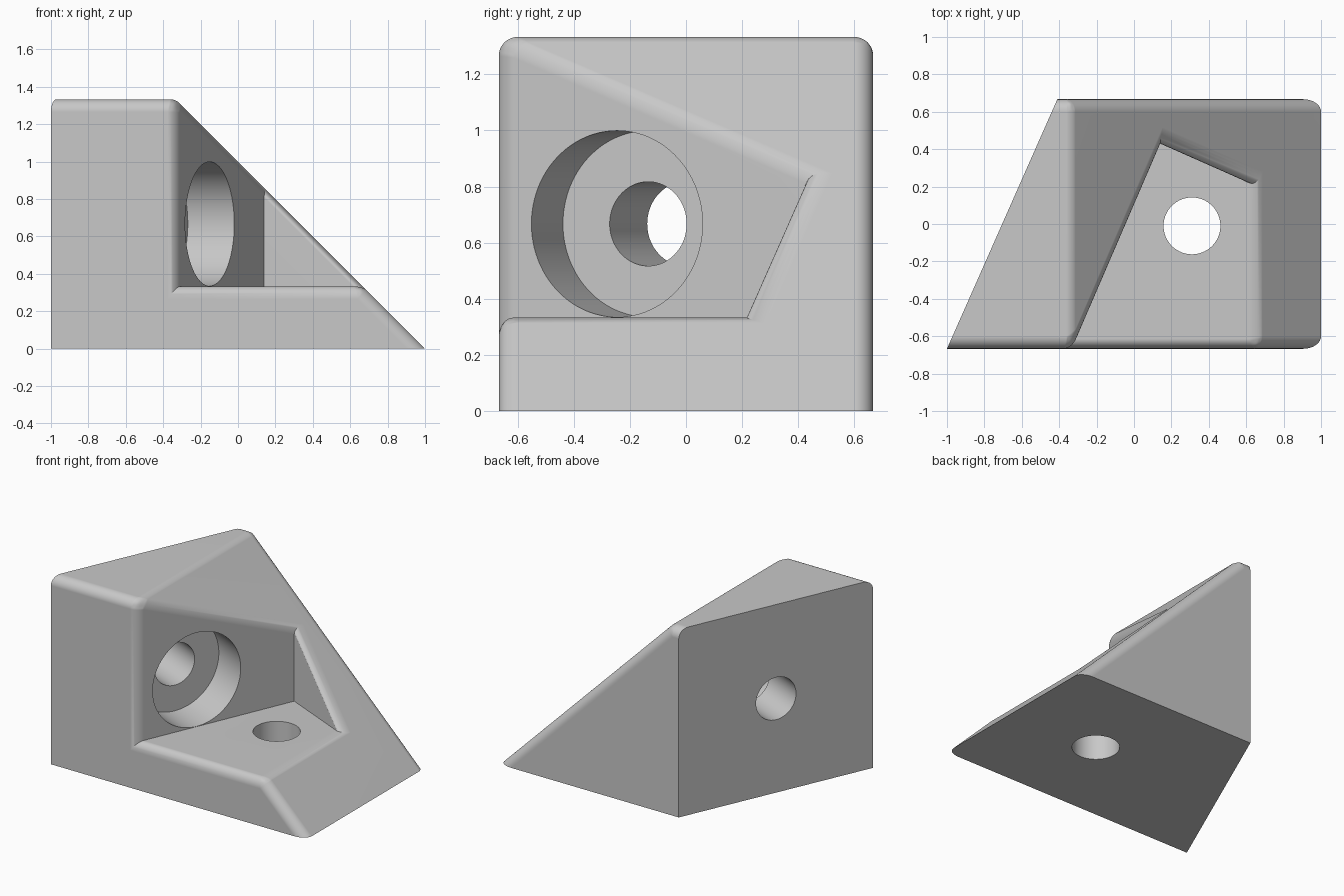
import bpy, bmesh, math
from mathutils import Matrix, Vector

cube = bpy.data.objects.get("Cube")
if cube:
    bpy.data.objects.remove(cube, do_unlink=True)

grey = bpy.data.materials.new("light_grey")
grey.use_nodes = True
colour = (0.58, 0.58, 0.58, 1)
grey.diffuse_color = colour
grey.node_tree.nodes["Principled BSDF"].inputs["Base Color"].default_value = colour

W = 0.667          # half depth
TOP = 1.333        # block height
FLOOR = 0.333      # pocket floor height
RADIUS = 0.067     # edge rounding
SKEW = math.atan(0.4425)


def add_object(name, bm):
    mesh = bpy.data.meshes.new(name)
    bm.to_mesh(mesh)
    bm.free()
    obj = bpy.data.objects.new(name, mesh)
    bpy.context.collection.objects.link(obj)
    mesh.materials.append(grey)
    return obj


# Named corners of the skewed wedge and of its open pocket
corners = {
    "front_left": (-1, -W, 0), "front_toe": (1, -W, 0),
    "back_toe": (1, W, 0), "back_left": (-0.41, W, 0),
    "top_front_left": (-1, -W, TOP), "crest_front": (1 - TOP, -W, TOP),
    "crest_back": (1 - TOP, W, TOP), "top_back_left": (-0.41, W, TOP),
    "lip_front": (1 - FLOOR, -W, FLOOR), "floor_front": (1 - TOP, -W, FLOOR),
    "floor_corner": (0.14, 0.43, FLOOR), "wall_corner": (0.14, 0.43, 0.86),
    "lip_back": (1 - FLOOR, 0.197, FLOOR),
}
faces = [
    "front_left back_left back_toe front_toe",
    "front_left front_toe lip_front floor_front crest_front top_front_left",
    "back_left top_back_left crest_back back_toe",
    "front_left top_front_left top_back_left back_left",
    "top_front_left crest_front crest_back top_back_left",
    "crest_back crest_front wall_corner lip_back lip_front front_toe back_toe",
    "crest_front floor_front floor_corner wall_corner",
    "floor_corner lip_back wall_corner",
    "floor_front lip_front lip_back floor_corner",
]
rounded = [
    "top_front_left crest_front", "crest_front crest_back", "crest_back top_back_left",
    "crest_back back_toe", "front_toe lip_front", "lip_front floor_front",
    "floor_front crest_front", "crest_front wall_corner", "wall_corner lip_back",
    "lip_back lip_front",
]

bm = bmesh.new()
v = {name: bm.verts.new(co) for name, co in corners.items()}
for f in faces:
    bm.faces.new([v[n] for n in f.split()])
bmesh.ops.recalc_face_normals(bm, faces=bm.faces)

# Weight each rounded edge so that all share one radius
weight = bm.edges.layers.float.new("bevel_weight_edge")
WIDEST = 0.1
for pair in rounded:
    a, b = pair.split()
    edge = bm.edges.get((v[a], v[b]))
    edge[weight] = RADIUS * math.tan(edge.calc_face_angle() / 2) / WIDEST
block = add_object("corner_bracket", bm)

bevel = block.modifiers.new("rounded_edges", 'BEVEL')
bevel.limit_method = 'WEIGHT'
bevel.offset_type = 'OFFSET'
bevel.width = WIDEST
bevel.segments = 8
bevel.use_clamp_overlap = False


def drill(name, start, end, radius):
    """Cut a round hole between two points."""
    start, end = Vector(start), Vector(end)
    axis = end - start
    place = Matrix.Translation((start + end) / 2) @ axis.to_track_quat('Z', 'Y').to_matrix().to_4x4()
    hole = bmesh.new()
    bmesh.ops.create_cone(hole, cap_ends=True, segments=96, radius1=radius,
                          radius2=radius, depth=axis.length, matrix=place)
    cutter = add_object(name, hole)
    cutter.hide_render = True
    cut = block.modifiers.new(name, 'BOOLEAN')
    cut.operation = 'DIFFERENCE'
    cut.solver = 'EXACT'
    cut.object = cutter
    return cutter


# Counterbored wall hole, square to the skewed wall, and a plain floor hole
normal = Vector((math.cos(SKEW), -math.sin(SKEW), 0))
rim = Vector((-0.154, -0.245, 0.667))
cutters = [
    drill("counterbore", rim - normal * 0.272, rim + normal * 0.1, 0.332),
    drill("wall_hole", rim - normal * 0.9, rim - normal * 0.15, 0.15),
    drill("floor_hole", (0.31, -0.01, -0.1), (0.31, -0.01, 0.5), 0.152),
]

# Bake the cuts, then shade smooth with crisp edges
bpy.ops.object.select_all(action='DESELECT')
block.select_set(True)
bpy.context.view_layer.objects.active = block
for m in list(block.modifiers):
    bpy.ops.object.modifier_apply(modifier=m.name)
for c in cutters:
    bpy.data.objects.remove(c, do_unlink=True)
bpy.ops.object.shade_smooth_by_angle(angle=math.radians(25))
weighted = block.modifiers.new("flat_face_normals", 'WEIGHTED_NORMAL')
weighted.keep_sharp = True
